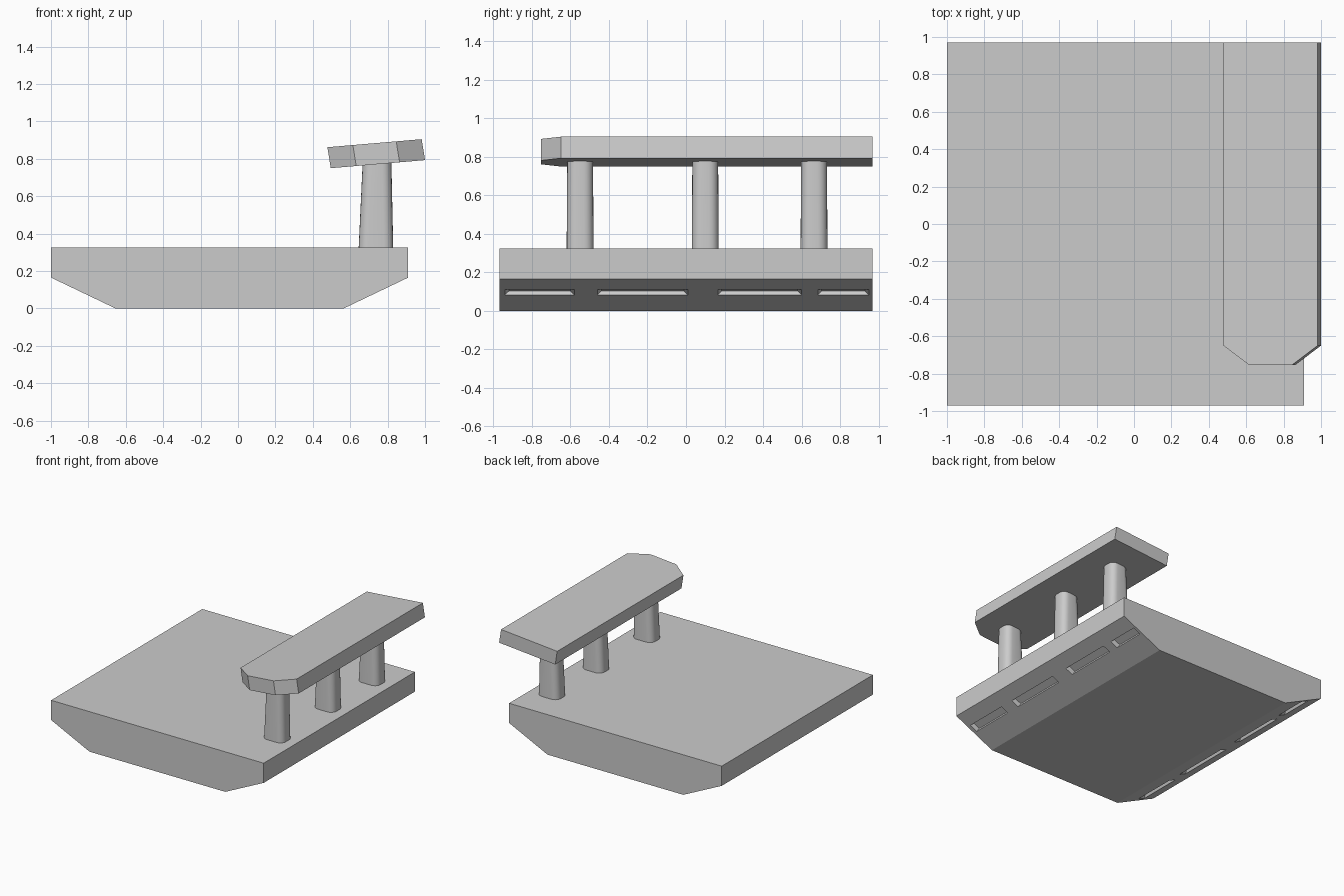
import bpy, bmesh, math
from mathutils import Vector

if "Cube" in bpy.data.objects:
    bpy.data.objects.remove(bpy.data.objects["Cube"])


def make_object(name, bm):
    bmesh.ops.recalc_face_normals(bm, faces=bm.faces)
    mesh = bpy.data.meshes.new(name)
    bm.to_mesh(mesh)
    bm.free()
    obj = bpy.data.objects.new(name, mesh)
    bpy.context.collection.objects.link(obj)
    return obj


def loft(bm, ring_a, ring_b):
    """Closed solid between two matching rings of points."""
    a = [bm.verts.new(p) for p in ring_a]
    b = [bm.verts.new(p) for p in ring_b]
    n = len(a)
    bm.faces.new(a)
    bm.faces.new(b[::-1])
    for i in range(n):
        j = (i + 1) % n
        bm.faces.new((a[i], b[i], b[j], a[j]))


def activate(obj):
    bpy.ops.object.select_all(action='DESELECT')
    obj.select_set(True)
    bpy.context.view_layer.objects.active = obj


# Base slab with chamfered undersides
profile = [(-1, 0.325), (-1, 0.165), (-0.655, 0), (0.565, 0), (0.91, 0.165), (0.91, 0.325)]
bm = bmesh.new()
loft(bm, [(x, -0.97, z) for x, z in profile], [(x, 0.97, z) for x, z in profile])
base = make_object("base", bm)

# Slot cutters, sunk at right angles into both chamfers
MID_X, DEPTH, TAPER = -0.045, 0.022, 0.02
inward = Vector((-0.165, 0, 0.345)).normalized()
bm = bmesh.new()
for side in (1, -1):
    for y0, y1 in [(-0.94, -0.58), (-0.46, 0.01), (0.165, 0.60), (0.685, 0.95)]:
        rings = []
        for d in (-0.5 * DEPTH, DEPTH):
            t = TAPER * d / DEPTH
            ring = []
            for z, y in [(0.083, y0 + t), (0.083, y1 - t), (0.112, y1 - t), (0.112, y0 + t)]:
                p = Vector((0.565 + 0.345 * z / 0.165, y, z)) + inward * d
                p.x = MID_X + side * (p.x - MID_X)
                ring.append(p)
            rings.append(ring)
        loft(bm, *rings)
cutter = make_object("slot_cutter", bm)
cutter.hide_render = True
cut = base.modifiers.new("slots", 'BOOLEAN')
cut.operation = 'DIFFERENCE'
cut.solver = 'EXACT'
cut.object = cutter
activate(base)
bpy.ops.object.modifier_apply(modifier=cut.name)
bpy.data.objects.remove(cutter)


# Tapered posts with rounded-rectangle section
def rounded_ring(x0, x1, y, half, z, r=0.05, steps=5):
    cx, hx = (x0 + x1) / 2, (x1 - x0) / 2
    pts = []
    for q, (sx, sy) in enumerate([(1, 1), (-1, 1), (-1, -1), (1, -1)]):
        for i in range(steps + 1):
            a = math.radians(90 * (q + i / steps))
            pts.append((cx + sx * (hx - r) + r * math.cos(a),
                        y + sy * (half - r) + r * math.sin(a), z))
    return pts


for name, y in [("front_post", -0.55), ("middle_post", 0.10), ("back_post", 0.665)]:
    bm = bmesh.new()
    loft(bm, rounded_ring(0.645, 0.83, y, 0.07, 0.32),
         rounded_ring(0.667, 0.82, y, 0.067, 0.79))
    post = make_object(name, bm)
    activate(post)
    bpy.ops.object.shade_smooth_by_angle(angle=math.radians(40))

# Tilted top rail with two clipped front corners
outline = [(0, 0.97), (0, -0.65), (0.27, -0.753), (0.73, -0.753), (1, -0.65), (1, 0.97)]


def rail_ring(left, right):
    return [(left[0] + (right[0] - left[0]) * u, y, left[1] + (right[1] - left[1]) * u)
            for u, y in outline]


bm = bmesh.new()
loft(bm, rail_ring((0.478, 0.862), (0.982, 0.905)), rail_ring((0.496, 0.75), (1.0, 0.793)))
make_object("top_rail", bm)
